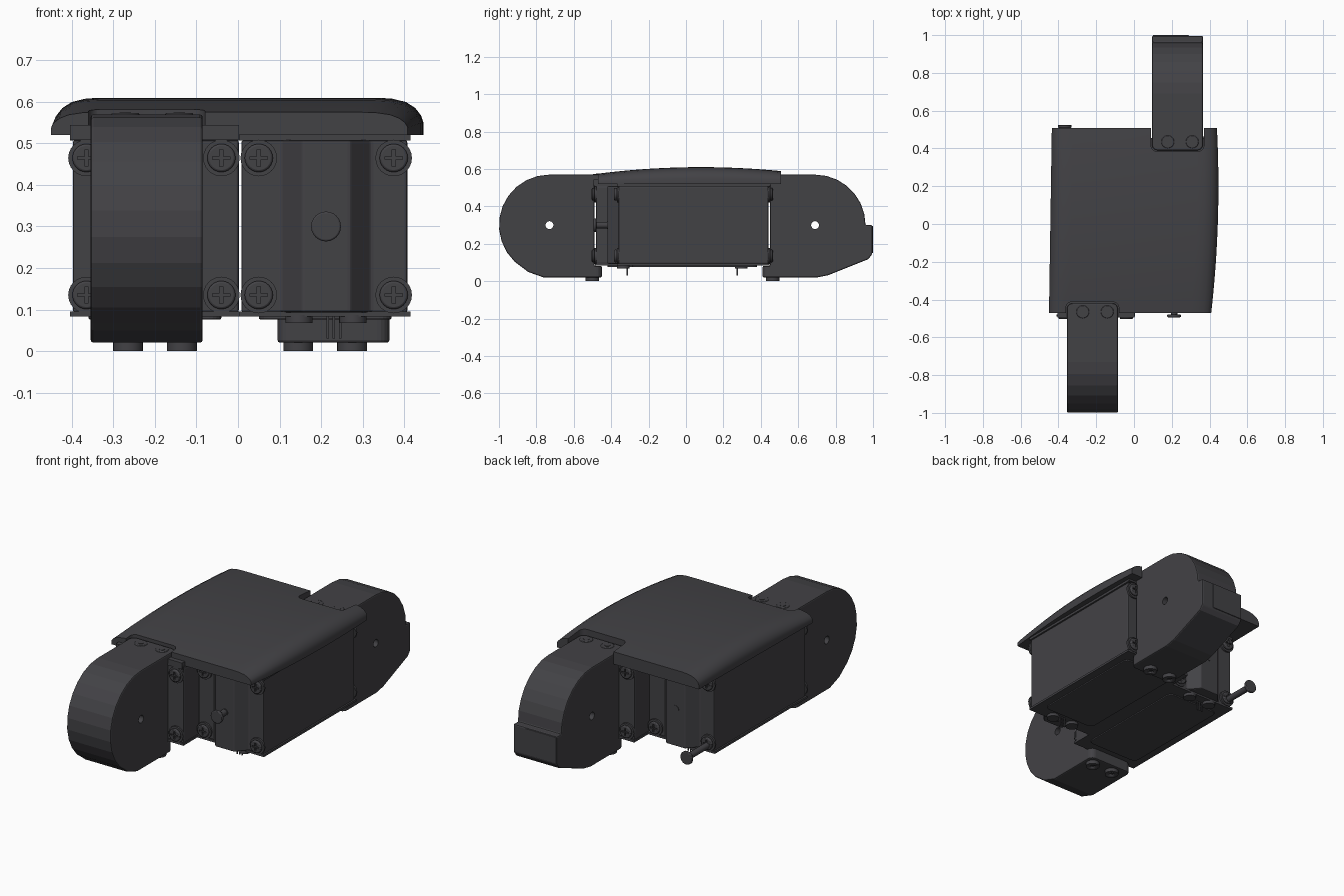
import bpy, bmesh, math
from mathutils import Matrix, Vector

if "Cube" in bpy.data.objects:
    bpy.data.objects.remove(bpy.data.objects["Cube"])

C = Vector((0.005, -0.02, 0))
TURN = Matrix.Translation(C) @ Matrix.Rotation(math.pi, 4, 'Z') @ Matrix.Translation(-C)
MAT = bpy.data.materials.new("dark_plastic")
MAT.diffuse_color = (0.055, 0.054, 0.06, 1)
MAT.use_nodes = True
MAT.node_tree.nodes["Principled BSDF"].inputs["Base Color"].default_value = MAT.diffuse_color


def finish(name, bm):
    bmesh.ops.recalc_face_normals(bm, faces=bm.faces[:])
    me = bpy.data.meshes.new(name)
    bm.to_mesh(me)
    bm.free()
    me.materials.append(MAT)
    ob = bpy.data.objects.new(name, me)
    bpy.context.collection.objects.link(ob)
    return ob


def prism(name, pts, axis, lo, hi, tips=()):
    """Extrude a 2D outline; vertical edges at the given y tips get rounded."""
    place = {'x': lambda a, b, t: (t, a, b), 'y': lambda a, b, t: (a, t, b),
             'z': lambda a, b, t: (a, b, t)}[axis]
    bm = bmesh.new()
    rings = [[bm.verts.new(place(a, b, t)) for a, b in pts] for t in (lo, hi)]
    n = len(pts)
    for r in rings:
        bm.faces.new(r)
    for i in range(n):
        j = (i + 1) % n
        bm.faces.new((rings[0][i], rings[0][j], rings[1][j], rings[1][i]))
    edges = [e for e in bm.edges if any(
        all(abs(v.co.y - t) < 1e-4 for v in e.verts) for t in tips)
        and abs(e.verts[0].co.z - e.verts[1].co.z) > 1e-4]
    if edges:
        bmesh.ops.bevel(bm, geom=edges, offset=0.03, segments=5, profile=0.5, affect='EDGES')
    return finish(name, bm)


def box(name, x0, x1, y0, y1, z0, z1):
    return prism(name, [(x0, y0), (x1, y0), (x1, y1), (x0, y1)], 'z', z0, z1)


def cyl(name, loc, r, depth, axis, seg=24):
    rot = {'x': Matrix.Rotation(math.pi / 2, 4, 'Y'), 'z': Matrix(),
           'y': Matrix.Rotation(math.pi / 2, 4, 'X')}[axis]
    bm = bmesh.new()
    bmesh.ops.create_cone(bm, cap_ends=True, segments=seg, radius1=r, radius2=r,
                          depth=depth, matrix=Matrix.Translation(loc) @ rot)
    return smooth(finish(name, bm))


def use(ob, kind, **settings):
    m = ob.modifiers.new(kind, kind)
    for k, v in settings.items():
        setattr(m, k, v)
    bpy.context.view_layer.objects.active = ob
    bpy.ops.object.modifier_apply(modifier=m.name)
    return ob


def bevel(ob, w, seg=2):
    return use(ob, 'BEVEL', width=w, segments=seg, limit_method='ANGLE', angle_limit=math.radians(35))


def cut(ob, *cutters):
    for c in cutters:
        use(ob, 'BOOLEAN', object=c, operation='DIFFERENCE', solver='EXACT')
        bpy.data.objects.remove(c)
    return ob


def smooth(ob):
    bpy.ops.object.select_all(action='DESELECT')
    ob.select_set(True)
    bpy.context.view_layer.objects.active = ob
    bpy.ops.object.shade_smooth_by_angle(angle=math.radians(35))
    return ob


def copy(ob, name, m):
    o = bpy.data.objects.new(name, ob.data.copy())
    o.data.transform(m)
    bpy.context.collection.objects.link(o)
    return o


def arc(cy, cz, r, a0, a1, n):
    return [(cy + r * math.cos(math.radians(a0 + (a1 - a0) * i / n)),
             cz + r * math.sin(math.radians(a0 + (a1 - a0) * i / n))) for i in range(n + 1)]


# cross-head screw template, facing -y at the origin
screw = bevel(cyl("screw_template", (0, -0.008, 0), 0.034, 0.016, 'y'), 0.005)
cut(screw, box("slot_a", -0.021, 0.021, -0.03, -0.006, -0.004, 0.004),
    box("slot_b", -0.004, 0.004, -0.03, -0.006, -0.021, 0.021))


# one actuator: body with a ridged front, rims, corner screws, bottom panel and pins
def actuator():
    x0, x1, y0, y1 = 0.008, 0.408, -0.36, 0.44
    parts = []
    outline = [(x0, y0), (0.105, y0), (0.155, -0.42), (0.27, -0.42), (0.32, y0),
               (x1, y0), (x1, y1), (x0, y1)]
    body = prism("actuator_body", outline, 'z', 0.093, 0.508)
    parts.append(bevel(body, 0.006))
    parts.append(box("actuator_bottom_rim", 0.005, 0.415, -0.365, 0.447, 0.083, 0.095))
    parts.append(box("actuator_top_rim", 0.005, 0.415, -0.365, 0.447, 0.507, 0.522))
    parts.append(bevel(prism("bottom_panel", [(0.05, -0.29), (0.37, -0.29), (0.37, 0.38), (0.05, 0.38)],
                             'z', 0.076, 0.09, (-0.29, 0.38)), 0.004))
    parts.append(box("top_spacer", 0.008, 0.415, 0.37, 0.455, 0.51, 0.545))
    for x in (0.05, 0.375):
        for z in (0.135, 0.465):
            for y, ang in ((y0, 0), (y1, math.pi)):
                m = Matrix.Translation((x, y, z)) @ Matrix.Rotation(ang, 4, 'Z')
                parts.append(cyl("screw_seat", (x, y + (-0.004 if ang == 0 else 0.004), z), 0.044, 0.012, 'y'))
                parts.append(copy(screw, "corner_screw", m @ Matrix.Translation((0, -0.008, 0))))
    for x in (0.147, 0.277):
        parts.append(cyl("bottom_screw", (x, -0.335, 0.077), 0.033, 0.02, 'z'))
    for i in range(3):
        parts.append(box("connector_pin", 0.213 + i * 0.015, 0.219 + i * 0.015,
                         -0.318, -0.311, 0.03, 0.09))
    parts.append(cyl("ridge_socket_ring", (0.212, -0.421, 0.3), 0.02, 0.004, 'y'))
    return parts


for p in actuator():
    base = p.name.split(".")[0]
    copy(p, "left_" + base, TURN)
    p.name = "right_" + base
bpy.data.objects.remove(screw)

# thumb bolt on the front ridge and a long bolt at the rear left corner
for n, x, z, ya, yb, s in (("front_bolt", 0.212, 0.3, -0.42, -0.494, -1),
                           ("rear_bolt", -0.367, 0.125, 0.32, 0.525, 1)):
    cyl(n + "_shaft", (x, (ya + yb) / 2, z), 0.017, abs(yb - ya), 'y')
    bevel(cyl(n + "_head", (x, yb - s * 0.008, z), 0.036, 0.016, 'y'), 0.004)


# rounded end pods, each with clamp tabs above and below its actuator
def pod(name, outline, x0, x1, tips, cy, ys_top, ys_bot):
    ob = bevel(prism(name, outline, 'x', x0, x1, tips), 0.007)
    cut(ob, cyl("axle_cutter", ((x0 + x1) / 2, cy, 0.3), 0.021, 0.6, 'x', 20))
    for k, f in enumerate((0.31, 0.79)):
        x = x0 + (x1 - x0) * f
        bevel(cyl(f"{name}_top_screw_{k}", (x, ys_top, 0.568), 0.034, 0.01, 'z'), 0.003)
        cyl(f"{name}_top_socket_{k}", (x, ys_top, 0.571), 0.016, 0.008, 'z', 6)
    for k, d in enumerate((0.09, 0.22)):
        x = x0 + d if x0 < 0 else x1 - d
        x = x0 + (0.09 if x0 < 0 else 0.05) + 0.13 * k
        head = cyl(f"{name}_bottom_screw_{k}", (x, ys_bot, 0.015), 0.036, 0.03, 'z')
        cut(head, cyl("socket", (x, ys_bot, 0), 0.016, 0.02, 'z', 6))


front = arc(-0.73, 0.3, 0.27, 90, 240, 11) + [
    (-0.845, 0.05), (-0.76, 0.02), (-0.45, 0.02), (-0.45, 0.082),
    (-0.49, 0.082), (-0.49, 0.515), (-0.42, 0.515), (-0.42, 0.57)]
pod("front_pod", front, -0.355, -0.085, (-0.42, -0.45), -0.73, -0.465, -0.5)
back = arc(0.69, 0.3, 0.27, 90, 0, 7) + [
    (0.996, 0.3), (0.996, 0.145), (0.975, 0.118), (0.76, 0.032), (0.7, 0.02), (0.41, 0.02), (0.41, 0.082),
    (0.45, 0.082), (0.45, 0.515), (0.39, 0.515), (0.39, 0.57)]
pod("back_pod", back, 0.095, 0.365, (0.39, 0.41), 0.69, 0.435, 0.463)
bevel(box("back_pod_bumper", 0.1, 0.29, 0.98, 1.0, 0.15, 0.296), 0.003)


# crowned top cover, lofted front to back, notched around both pods
def cover():
    bm = bmesh.new()
    edge = [(0, 0.0), (0, 0.03), (0.006, 0.048), (0.02, 0.066), (0.042, 0.08), (0.075, 0.088), (0.11, 0.09)]
    rings = []
    n = 16
    for i in range(n + 1):
        y = -0.47 + 0.978 * i / n
        xl = -0.45 + 0.015 * (y + 0.47) / 0.98
        xr = 0.447 - 0.085 * (y - 0.2) ** 2
        s = (0.61 - 0.115 * (y - 0.08) ** 2 - 0.52) / 0.09
        pts = [(xl + u, 0.52 + h * s) for u, h in edge]
        pts += [(xr - u, 0.52 + h * s) for u, h in reversed(edge)]
        rings.append([bm.verts.new((x, y, z)) for x, z in pts])
    for a, b in zip(rings, rings[1:]):
        for k in range(len(a)):
            j = (k + 1) % len(a)
            bm.faces.new((a[k], a[j], b[j], b[k]))
    bm.faces.new(rings[0])
    bm.faces.new(rings[-1])
    ob = finish("top_cover", bm)
    cut(ob, prism("front_notch", [(-0.36, -0.7), (-0.08, -0.7), (-0.08, -0.413), (-0.36, -0.413)],
                  'z', 0.4, 0.8, (-0.413,)),
        prism("back_notch", [(0.09, 0.385), (0.37, 0.385), (0.37, 0.7), (0.09, 0.7)],
              'z', 0.4, 0.8, (0.385,)))
    smooth(ob)


cover()
